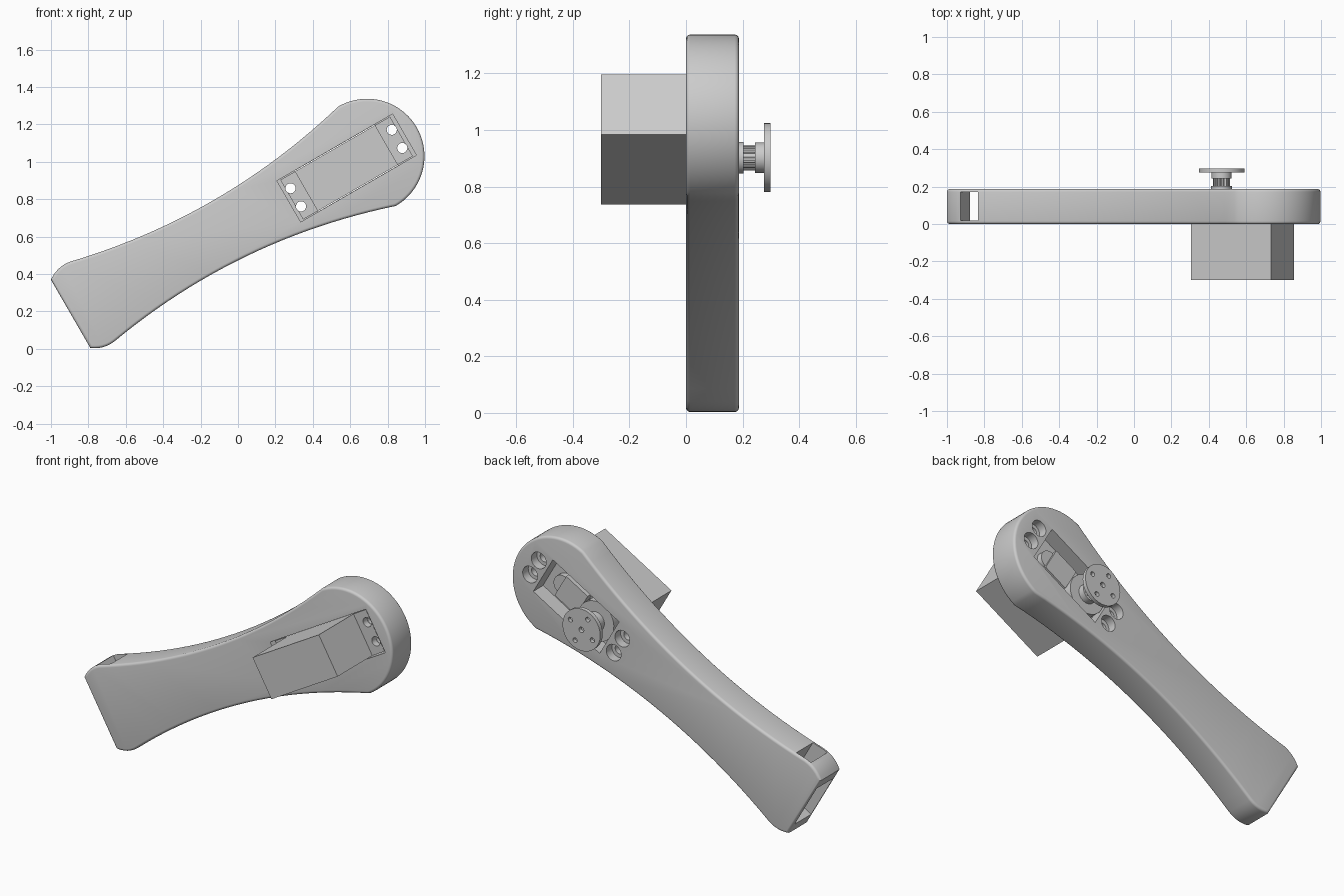
import bpy, bmesh, math
from mathutils import Matrix, Vector

if "Cube" in bpy.data.objects:
    bpy.data.objects.remove(bpy.data.objects["Cube"], do_unlink=True)

# One grey for everything
grey = bpy.data.materials.new("plain grey")
grey.use_nodes = True
colour = (0.6, 0.6, 0.6, 1)
grey.diffuse_color = colour
grey.node_tree.nodes["Principled BSDF"].inputs["Base Color"].default_value = colour

# Parts are built along the arm: x along it, z across it, y through it
FRAME = Matrix.Translation((0.69, 0, 1.03)) @ Matrix.Rotation(math.radians(-30), 4, "Y")


def finish(name, bm):
    bmesh.ops.recalc_face_normals(bm, faces=bm.faces)
    mesh = bpy.data.meshes.new(name)
    bm.to_mesh(mesh)
    bm.free()
    mesh.materials.append(grey)
    obj = bpy.data.objects.new(name, mesh)
    obj.matrix_world = FRAME
    bpy.context.collection.objects.link(obj)
    return obj


def box(name, u, y, v):
    bm = bmesh.new()
    size = [b - a for a, b in (u, y, v)]
    centre = [(a + b) / 2 for a, b in (u, y, v)]
    bmesh.ops.create_cube(bm, size=1, matrix=Matrix.Translation(centre) @ Matrix.Diagonal((*size, 1)))
    return finish(name, bm)


def cylinder(name, u, v, r, y, sides=32):
    bm = bmesh.new()
    place = Matrix.Translation((u, sum(y) / 2, v)) @ Matrix.Rotation(math.pi / 2, 4, "X")
    bmesh.ops.create_cone(bm, cap_ends=True, segments=sides, radius1=r, radius2=r,
                          depth=y[1] - y[0], matrix=place)
    return finish(name, bm)


def select(obj):
    bpy.ops.object.select_all(action="DESELECT")
    obj.select_set(True)
    bpy.context.view_layer.objects.active = obj


def cut(obj, cutters):
    select(obj)
    for cutter in cutters:
        mod = obj.modifiers.new("cut", "BOOLEAN")
        mod.operation = "DIFFERENCE"
        mod.solver = "EXACT"
        mod.object = cutter
        bpy.ops.object.modifier_apply(modifier=mod.name)
        bpy.data.objects.remove(cutter, do_unlink=True)


def bow(a, b, sag, steps):
    """Points from a up to but not including b, bowed sideways by sag."""
    a, b = Vector(a), Vector(b)
    side = Vector((b.y - a.y, a.x - b.x)).normalized()
    return [a.lerp(b, i / steps) + side * sag * 4 * i / steps * (1 - i / steps)
            for i in range(steps)]


# Arm outline: round head, two bowed flanks, rounded end corners
R = 0.307
top_corner, top_end = (-1.66, 0.306), (-1.794, 0.273)
low_end, low_corner = (-1.794, -0.148), (-1.664, -0.182)
outline = [Vector((R * math.sin(t), R * math.cos(t)))
           for t in (math.pi * (1 - i / 40) for i in range(40))]
outline += bow((0, R), top_corner, -0.1, 24)
outline += bow(top_corner, top_end, 0.014, 6)
outline += [Vector(top_end)]
outline += bow(low_end, low_corner, 0.014, 6)
outline += bow(low_corner, (0, -R), -0.104, 24)

bm = bmesh.new()
front = bm.faces.new([bm.verts.new((p.x, 0, p.y)) for p in outline])
extruded = bmesh.ops.extrude_face_region(bm, geom=[front])["geom"]
bmesh.ops.translate(bm, vec=(0, 0.187, 0),
                    verts=[g for g in extruded if isinstance(g, bmesh.types.BMVert)])
rims = [e for e in bm.edges if abs(e.verts[0].co.y - e.verts[1].co.y) < 0.001]
bmesh.ops.bevel(bm, geom=rims, offset=0.015, segments=4, profile=0.5, affect="EDGES")
arm = finish("arm", bm)

# Openings: motor window, flange recess, end pocket and its side slot
BODY_U, BODY_V = (-0.375, 0.12), (-0.125, 0.125)
cutters = [
    box("window", BODY_U, (-0.1, 0.3), (-0.126, 0.126)),
    box("recess", (-0.483, 0.231), (-0.1, 0.06), (-0.127, 0.127)),
    box("end_pocket", (-1.9, -1.593), (0.02, 0.172), (-0.08, 0.205)),
    box("side_slot", (-1.69, -1.593), (0.02, 0.172), (0.15, 0.4)),
]
SCREWS = [(u, v) for u in (-0.44, 0.185) for v in (-0.056, 0.056)]
for u, v in SCREWS:
    cutters.append(cylinder("screw_hole", u, v, 0.027, (-0.1, 0.3), 24))
    cutters.append(cylinder("counterbore", u, v, 0.048, (0.135, 0.3), 24))
cut(arm, cutters)

# Motor: body in front of the arm, screw flange inside the recess
SHAFT = -0.256
motor_body = box("motor_body", BODY_U, (-0.3, 0.1), (-0.122, 0.122))
flange = box("motor_flange", (-0.465, 0.212), (0.02, 0.058), (-0.122, 0.122))
cut(flange, [cylinder("flange_hole", u, v, 0.027, (-0.1, 0.3), 24) for u, v in SCREWS])
gear_block = box("gear_block", (-0.14, 0.02), (0.09, 0.15), (-0.075, 0.075))
gear_round = cylinder("gear_round", 0.02, 0, 0.055, (0.09, 0.135))
gear_housing = cylinder("gear_housing", SHAFT, 0, 0.117, (0.09, 0.165))
shaft_base = cylinder("shaft_base", SHAFT, 0, 0.056, (0.16, 0.203))

# Ribbed shaft
shaft = cylinder("shaft", SHAFT, 0, 0.04, (0.2, 0.245), 20)
ribs = []
for i in range(14):
    a = math.tau * i / 14
    ribs.append(cylinder("shaft_rib", SHAFT + 0.04 * math.cos(a), 0.04 * math.sin(a),
                         0.006, (0.2, 0.245), 6))

# Horn: hub and drilled disc
hub = cylinder("horn_hub", SHAFT, 0, 0.054, (0.243, 0.276))
disc = cylinder("horn_disc", SHAFT, 0, 0.122, (0.275, 0.298), 48)
holes = [cylinder("disc_hole", SHAFT, 0, 0.016, (0.2, 0.4), 16)]
for i in range(4):
    a = math.pi / 2 * i
    holes.append(cylinder("disc_hole", SHAFT + 0.082 * math.cos(a), 0.082 * math.sin(a),
                          0.014, (0.2, 0.4), 16))
cut(disc, holes)

# Smooth the round parts, keep the edges sharp
for obj in [arm, flange, gear_round, gear_housing, shaft_base, shaft, hub, disc] + ribs:
    select(obj)
    bpy.ops.object.shade_smooth_by_angle(angle=math.radians(30))
